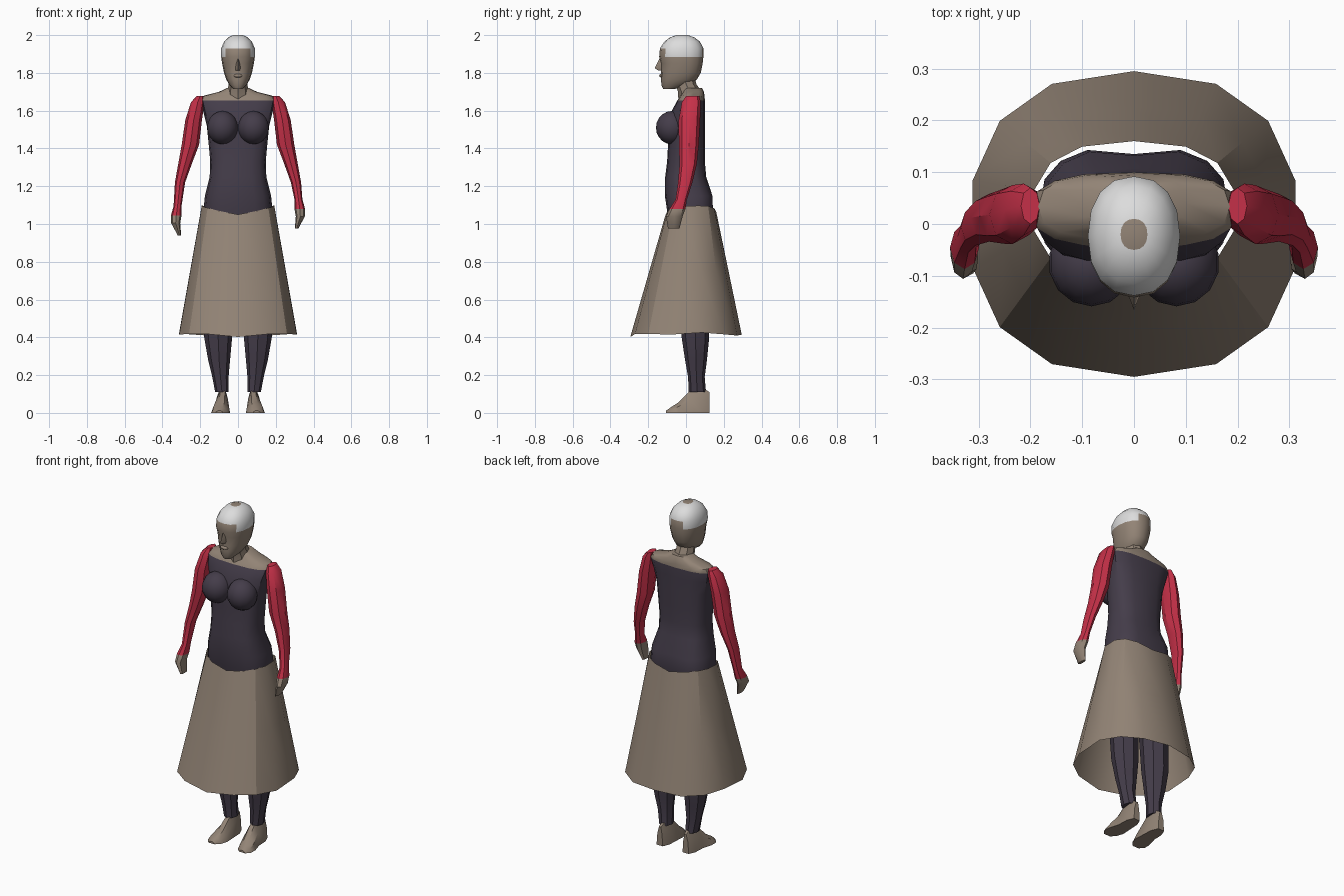
import bpy, bmesh, math
from mathutils import Matrix

if "Cube" in bpy.data.objects:
    bpy.data.objects.remove(bpy.data.objects["Cube"])


def material(name, rgb):
    m = bpy.data.materials.new(name)
    m.diffuse_color = (*rgb, 1)
    m.use_nodes = True
    m.node_tree.nodes["Principled BSDF"].inputs["Base Color"].default_value = m.diffuse_color
    return m


TAN, DARK, RED, WHITE = range(4)
MATS = [material("tan", (0.29, 0.23, 0.18)), material("dark purple", (0.058, 0.046, 0.068)),
        material("red", (0.56, 0.03, 0.065)), material("pale grey", (0.72, 0.72, 0.72))]


def oval(cx, cy, z, rx, ry, n=8, p=2.0):
    """Horizontal superellipse ring."""
    pts = []
    for i in range(n):
        a = 2 * math.pi * i / n
        c, s = math.cos(a), math.sin(a)
        pts.append((cx + rx * math.copysign(abs(c) ** (2 / p), c),
                    cy + ry * math.copysign(abs(s) ** (2 / p), s), z))
    return pts


def finish(name, bm, rule, angle=35):
    bmesh.ops.recalc_face_normals(bm, faces=bm.faces)
    for f in bm.faces:
        f.material_index = rule(f.calc_center_median())
    me = bpy.data.meshes.new(name)
    bm.to_mesh(me)
    bm.free()
    for m in MATS:
        me.materials.append(m)
    ob = bpy.data.objects.new(name, me)
    bpy.context.collection.objects.link(ob)
    bpy.ops.object.select_all(action='DESELECT')
    ob.select_set(True)
    bpy.context.view_layer.objects.active = ob
    bpy.ops.object.shade_smooth_by_angle(angle=math.radians(angle))
    return ob


def loft(name, rings, rule, caps=True, angle=35):
    bm = bmesh.new()
    vs = [[bm.verts.new(p) for p in r] for r in rings]
    n = len(vs[0])
    for a, b in zip(vs, vs[1:]):
        for i in range(n):
            j = (i + 1) % n
            bm.faces.new((a[i], a[j], b[j], b[i]))
    if caps:
        bm.faces.new(vs[0])
        bm.faces.new(vs[-1])
    return finish(name, bm, rule, angle)


def ellipsoid(name, loc, size, mat):
    bm = bmesh.new()
    bmesh.ops.create_uvsphere(bm, u_segments=14, v_segments=10, radius=1,
                              matrix=Matrix.Translation(loc) @ Matrix.Diagonal((*size, 1)))
    return finish(name, bm, lambda c: mat)


# Torso: z, half width, front y, back y
torso = [(0.95, .17, -.08, .13), (1.07, .183, -.10, .15), (1.15, .175, -.112, .147),
         (1.25, .15, -.11, .107), (1.33, .147, -.10, .10), (1.42, .155, -.095, .10),
         (1.52, .165, -.09, .10), (1.60, .185, -.075, .10), (1.655, .198, -.045, .10),
         (1.678, .185, -.03, .098), (1.70, .10, -.015, .095), (1.72, .058, -.01, .085)]
rings = []
for z, hx, y0, y1 in torso:
    r = oval(0, (y0 + y1) / 2, z, hx, (y1 - y0) / 2, 16, 2.7)
    if z < 1.2:  # crease at the centre of the back
        r[4] = (0, y1 - .015, z)
    rings.append(r)
loft("torso", rings, lambda c: TAN if c.z > 1.655 else DARK)

# Neck
loft("neck", [oval(0, .025, 1.64, .065, .065), oval(0, .02, 1.70, .056, .062),
              oval(0, 0, 1.74, .05, .055), oval(0, -.015, 1.80, .05, .055)], lambda c: TAN)

# Head: z, half width, front y, back y
head = [(1.715, .025, -.12, -.06), (1.735, .045, -.13, .01), (1.765, .062, -.132, .058),
        (1.80, .074, -.133, .078), (1.85, .084, -.132, .088), (1.885, .089, -.142, .092),
        (1.93, .089, -.138, .092), (1.965, .074, -.115, .074), (1.988, .052, -.085, .045),
        (2.0, .026, -.05, .01)]


def head_rule(c):
    if c.z > 1.9985:
        return TAN  # bare crown
    if c.z > 1.93:
        return WHITE
    return WHITE if c.z > 1.885 and (-.10 < c.y < .08 or abs(c.x) > .06) else TAN


loft("head", [oval(0, (a + b) / 2, z, hx, (b - a) / 2, 16, 2.25) for z, hx, a, b in head],
     head_rule)

# Nose wedge and lips
loft("nose", [[(-.006, -.125, 1.88), (.006, -.125, 1.88), (0, -.139, 1.88)],
              [(-.016, -.125, 1.825), (.016, -.125, 1.825), (0, -.166, 1.825)],
              [(-.014, -.125, 1.812), (.014, -.125, 1.812), (0, -.145, 1.812)]], lambda c: TAN)
ellipsoid("lips", (0, -.128, 1.785), (.024, .014, .010), TAN)

# Skirt: flared open sheet with a slightly wavy hem
N = 14
top, mid, hem = [], [], []
for i in range(N):
    a = 2 * math.pi * (i + .5) / N
    c, s = math.cos(a), math.sin(a)
    k = lambda v, p: math.copysign(abs(v) ** (2 / p), v)
    top.append((.196 * k(c, 2.5), .026 + .134 * k(s, 2.5), 1.05 + .045 * abs(c) + .015 * max(s, 0)))
    hem.append((.318 * k(c, 2.4), .295 * k(s, 2.4), .408 + .012 * abs(c) + .006 * math.sin(5 * a)))
mid = [tuple(p * .5 + q * .5 for p, q in zip(u, v)) for u, v in zip(top, hem)]
loft("skirt", [top, mid, hem], lambda c: TAN, caps=False, angle=30)

# Arms: x, y, z, half width, half depth
arm = [(.20, .035, 1.678, .018, .035), (.213, .028, 1.645, .036, .05),
       (.235, .018, 1.55, .044, .057), (.252, .015, 1.42, .046, .053),
       (.28, .012, 1.32, .036, .046), (.307, -.004, 1.22, .027, .038),
       (.320, -.025, 1.13, .021, .030)]
hand = [(.327, -.045, 1.08, .028, .042), (.330, -.062, 1.04, .024, .044),
        (.310, -.065, .975, .009, .030)]

for side, label, drop in ((1, "right", 0), (-1, "left", .035)):
    rings = [oval(side * x, y, z - (drop if z < 1.15 else 0), rx, ry, 8)
             for x, y, z, rx, ry in arm + hand]
    wrist = 1.10 if side > 0 else 1.03
    loft(label + "_arm", rings, lambda c: RED if c.z > wrist else TAN)

    # Bust
    ellipsoid(label + "_bust", (side * .082, -.075, 1.51), (.083, .084, .088), DARK)

    # Leg: y centre shifts back toward the ankle
    leg = [(.10, .03, .98, .085, .09), (.105, .04, .60, .078, .08), (.105, .05, .40, .074, .073),
           (.10, .053, .28, .058, .058), (.093, .055, .19, .043, .044), (.085, .06, .11, .036, .046)]
    loft(label + "_leg", [oval(side * x, y, z, rx, ry, 8) for x, y, z, rx, ry in leg],
         lambda c: DARK)

    # Foot: sections from heel to toe (y, inner x, outer x, height)
    foot = [(.125, .065, .105, .11), (.085, .048, .122, .135), (.02, .045, .125, .115),
            (-.04, .042, .142, .055), (-.08, .055, .142, .03), (-.105, .08, .12, .012)]
    rings = [[(side * a, y, 0), (side * b, y, 0), (side * (b - .12 * (b - a)), y, h * .6),
              (side * (a * .4 + b * .6), y, h), (side * (a * .7 + b * .3), y, h),
              (side * (a + .1 * (b - a)), y, h * .6)] for y, a, b, h in foot]
    loft(label + "_foot", rings, lambda c: TAN)
